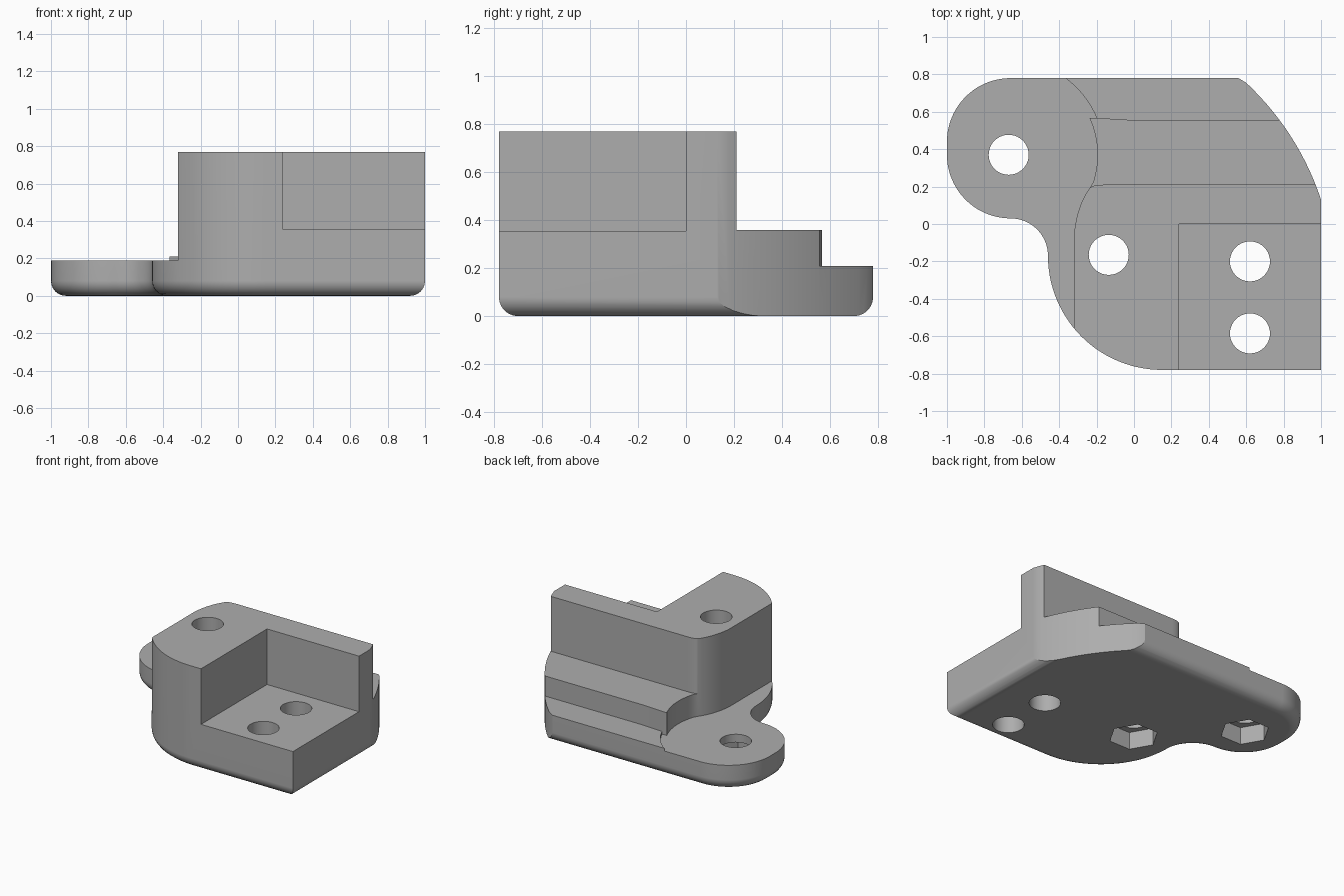
import bpy, bmesh
from math import sin, cos, radians, asin, degrees
from mathutils import Vector

cube = bpy.data.objects.get("Cube")
if cube:
    bpy.data.objects.remove(cube, do_unlink=True)

grey = bpy.data.materials.new("plain_grey")
grey.use_nodes = True
colour = (0.42, 0.42, 0.42, 1)
grey.diffuse_color = colour
grey.node_tree.nodes["Principled BSDF"].inputs["Base Color"].default_value = colour


def arc(cx, cy, r, start, end, n=20):
    angles = [radians(start + (end - start) * i / n) for i in range(n + 1)]
    return [(cx + r * cos(a), cy + r * sin(a)) for a in angles]


def bezier(a, b, c, n=14):
    a, b, c = Vector(a), Vector(b), Vector(c)
    steps = [i / n for i in range(n + 1)]
    return [tuple(a * (1 - t) ** 2 + b * 2 * t * (1 - t) + c * t * t) for t in steps]


def inset(points, d):
    """Mitred inward offset of a counter-clockwise outline."""
    result = []
    for i, p in enumerate(points):
        p = Vector(p)
        u = (p - Vector(points[i - 1])).normalized()
        v = (Vector(points[(i + 1) % len(points)]) - p).normalized()
        nu, nv = Vector((-u.y, u.x)), Vector((-v.y, v.x))
        result.append(p + (nu + nv) * d / (1 + nu.dot(nv)))
    return result


def loft(name, layers):
    """Closed solid through (outline, height) layers."""
    bm = bmesh.new()
    rings = [[bm.verts.new((p[0], p[1], z)) for p in pts] for pts, z in layers]
    bm.faces.new(rings[0])
    bm.faces.new(rings[-1])
    for low, high in zip(rings, rings[1:]):
        for i in range(len(low)):
            j = (i + 1) % len(low)
            bm.faces.new((low[i], low[j], high[j], high[i]))
    bmesh.ops.recalc_face_normals(bm, faces=bm.faces)
    mesh = bpy.data.meshes.new(name)
    bm.to_mesh(mesh)
    bm.free()
    mesh.materials.append(grey)
    ob = bpy.data.objects.new(name, mesh)
    bpy.context.collection.objects.link(ob)
    return ob


# Full-height body with a rounded lower edge
outline = [(1, -0.78), (1, 0.78)]
outline += arc(-0.66, 0.44, 0.34, 90, 180)
outline += arc(-0.66, 0.37, 0.34, 180, 270)
outline += arc(-0.66, -0.17, 0.2, 90, 0)[1:]
outline += arc(0.15, -0.17, 0.61, 180, 270, 28)[1:]
fillet = 0.08
layers = [(inset(outline, fillet * (1 - sin(a))), fillet * (1 - cos(a)))
          for a in [radians(15 * i) for i in range(7)]]
body = loft("bracket_body", layers + [(outline, 0.77)])
bpy.context.view_layer.objects.active = body
body.select_set(True)


def cut(name, points, low, high=1.0):
    cutter = loft(name, [(points, low), (points, high)])
    cutter.hide_render = True
    mod = body.modifiers.new(name, 'BOOLEAN')
    mod.operation, mod.solver, mod.object = 'DIFFERENCE', 'EXACT', cutter
    bpy.ops.object.modifier_apply(modifier=name)
    bpy.data.objects.remove(cutter, do_unlink=True)


# Curved back corner
corner = [(1.02, 0.05)] + bezier((1, 0.13), (0.88, 0.49), (0.6, 0.755))
cut("corner_cut", corner + [(0.55, 0.785), (0.55, 1), (1.2, 1), (1.2, 0.05)], -0.2)

# Front pocket
cut("pocket_cut", [(0.24, -1), (1.2, -1), (1.2, 0), (0.24, 0)], 0.355)

# Space behind the tall wall, above the ledge
wall_corner = bezier((-0.235, 0.195), (-0.215, 0.21), (-0.16, 0.21), 5)
cut("ledge_cut", wall_corner + [(1.2, 0.21), (1.2, 1), (-1.2, 1), (-1.2, 0.195)], 0.36)

# Low lobe, rounded around its hole
a = degrees(asin(-0.175 / 0.475))
side = bezier((-0.32, -0.05), (-0.305, 0.1), (-0.235, 0.195), 8)
lobe = [(-1.2, -1), (-0.32, -1)] + side + arc(-0.67, 0.37, 0.475, a, 90, 28)[1:]
cut("lobe_cut", lobe + [(-0.67, 1), (-1.2, 1)], 0.19)

# Low step along the back
cut("step_cut", [(1.2, 0.557), (1.2, 1), (-1.2, 1), (-1.2, 0.567), (-0.2, 0.567),
                 (-0.03, 0.557)], 0.21)
a = degrees(asin(0.197 / 0.51))
cut("step_end_cut", arc(-0.67, 0.37, 0.51, a, 90) + [(-0.67, 1), (-1.2, 1), (-1.2, 0.567)], 0.19)

# Screw holes, two with hexagonal nut sockets underneath
nut_holes = [(-0.67, 0.37), (-0.135, -0.165)]
for x, y in nut_holes + [(0.62, -0.2), (0.62, -0.585)]:
    cut("screw_hole", arc(x, y, 0.107, 0, 360, 40)[:-1], -0.2)
for x, y in nut_holes:
    cut("nut_socket", arc(x, y, 0.17, 0, 360, 6)[:-1], -0.2, 0.13)

# Smooth curves with crisp edges
bpy.ops.object.shade_smooth_by_angle(angle=radians(28))
weighted = body.modifiers.new("even_shading", 'WEIGHTED_NORMAL')
weighted.keep_sharp = True
